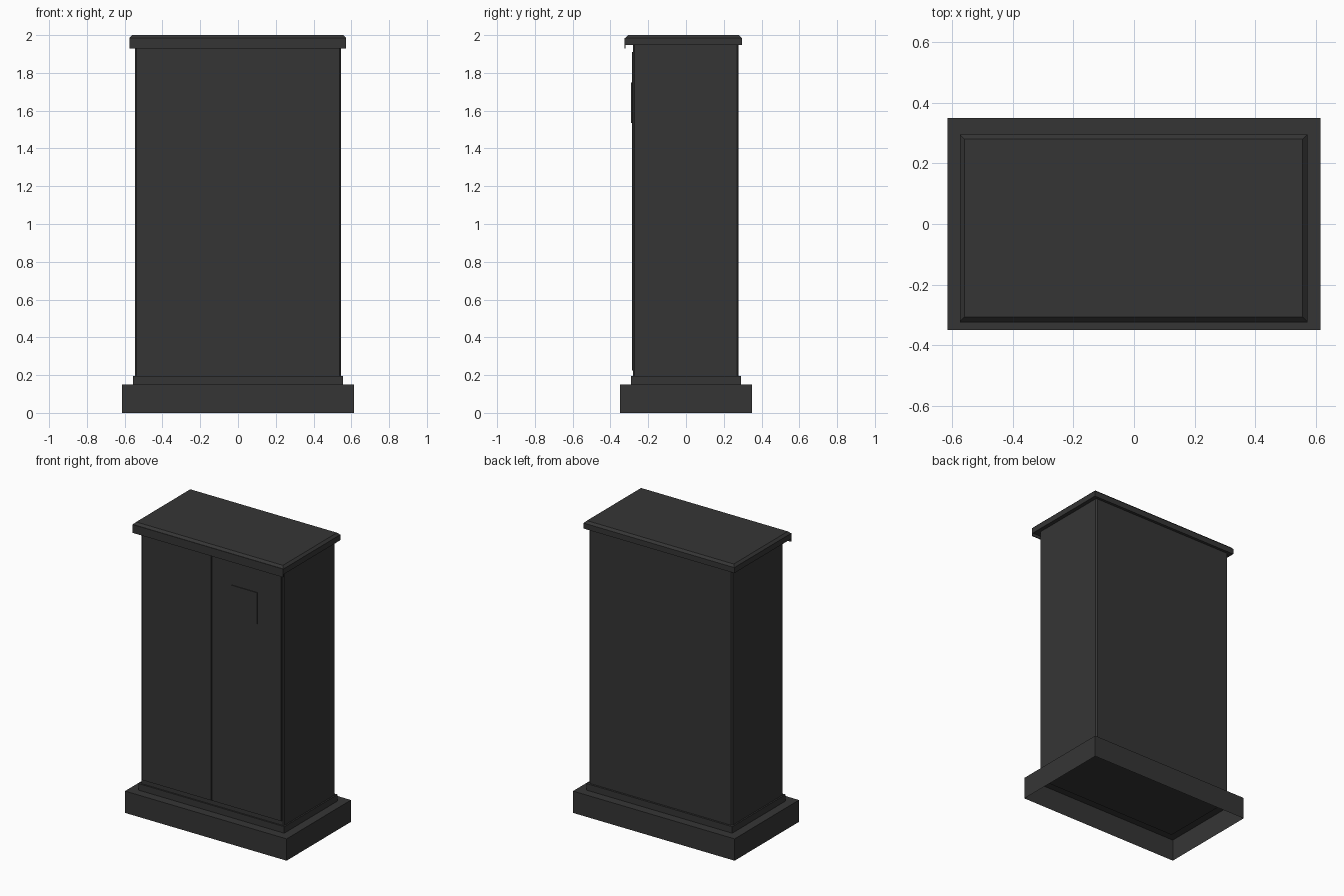
import bpy
import bmesh

old = bpy.data.objects.get("Cube")
if old:
    bpy.data.objects.remove(old, do_unlink=True)

# One charcoal paint for the whole cabinet
charcoal = bpy.data.materials.new("charcoal")
charcoal.use_nodes = True
tone = (0.036, 0.036, 0.036, 1)
charcoal.diffuse_color = tone
charcoal.node_tree.nodes["Principled BSDF"].inputs["Base Color"].default_value = tone


def block(name, x, y, z, chamfer=0.0, edges="top", open_bottom=False):
    """Box from (min, max) ranges, with chamfered top or upright edges."""
    bm = bmesh.new()
    bmesh.ops.create_cube(bm, size=1)
    for v in bm.verts:
        v.co = [r[0] if c < 0 else r[1] for c, r in zip(v.co, (x, y, z))]
    if open_bottom:
        floor = [f for f in bm.faces if f.normal.z < -0.9]
        bmesh.ops.delete(bm, geom=floor, context="FACES_ONLY")
    if chamfer:
        if edges == "top":
            chosen = [e for e in bm.edges if all(v.co.z == max(z) for v in e.verts)]
        else:
            chosen = [e for e in bm.edges if e.verts[0].co.z != e.verts[1].co.z]
        bmesh.ops.bevel(bm, geom=chosen, offset=chamfer, segments=1,
                        affect="EDGES", profile=0.5)
    mesh = bpy.data.meshes.new(name)
    bm.to_mesh(mesh)
    bm.free()
    mesh.materials.append(charcoal)
    obj = bpy.data.objects.new(name, mesh)
    bpy.context.collection.objects.link(obj)
    return obj


# Hollow plinth and the step above it
block("plinth", (-0.615, 0.615), (-0.35, 0.35), (0, 0.15), 0.015, open_bottom=True)
block("plinth_step", (-0.555, 0.555), (-0.29, 0.29), (0.14, 0.195), 0.006)

# Cabinet body with chamfered uprights
block("body", (-0.545, 0.545), (-0.28, 0.277), (0.15, 1.96), 0.008, "upright")

# Pair of thin doors, split down the middle
for side, x in (("right", (-0.53, -0.003)), ("left", (0.003, 0.53))):
    block(side + "_door", x, (-0.287, -0.275), (0.225, 1.91))

# Small plate on the left door
block("door_plate", (0.15, 0.35), (-0.292, -0.286), (1.535, 1.75))

# Overhanging cap with a thin hanging lip along the front
block("cap", (-0.575, 0.572), (-0.322, 0.296), (1.947, 2.0), 0.015)
block("cap_front_lip", (-0.575, 0.572), (-0.325, -0.319), (1.928, 1.985))
